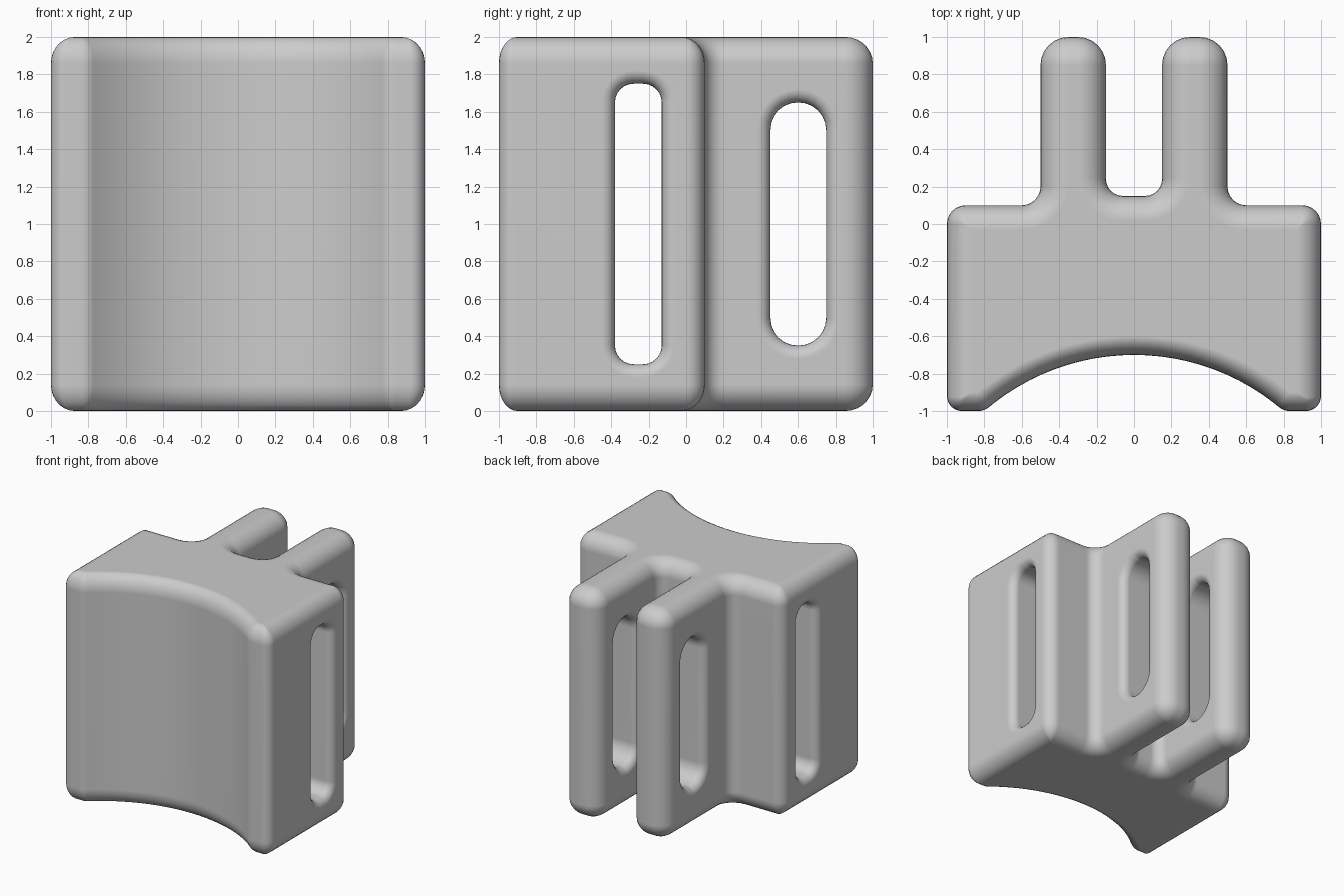
import bpy, bmesh, math
from mathutils import Vector

if "Cube" in bpy.data.objects:
    bpy.data.objects.remove(bpy.data.objects["Cube"], do_unlink=True)


def rounded_outline(corners, radii, insets, steps=6):
    """Inset a counter-clockwise outline edge by edge, then fillet its corners."""
    pts = [Vector(c) for c in corners]
    n = len(pts)
    dirs = [(pts[(i + 1) % n] - pts[i]).normalized() for i in range(n)]
    out = []
    for i in range(n):
        a, b = dirs[i - 1], dirs[i]
        na, nb = Vector((-a.y, a.x)), Vector((-b.y, b.x))
        turn = a.x * b.y - a.y * b.x
        # meeting point of the two shifted edges
        pa, pb = pts[i] + na * insets[i - 1], pts[i] + nb * insets[i]
        gap = pb - pa
        p = pa + a * ((gap.x * b.y - gap.y * b.x) / turn)
        if radii[i] == 0:
            out.append(p)
            continue
        mean = (insets[i - 1] + insets[i]) / 2
        side = 1 if turn > 0 else -1
        r = max(radii[i] - side * mean, 0.004)
        angle = math.atan2(turn, a.dot(b))
        start = p - a * (r * math.tan(abs(angle) / 2))
        centre = start + na * (r * side)
        for k in range(steps + 1):
            t = angle * k / steps
            v = start - centre
            out.append(centre + Vector((v.x * math.cos(t) - v.y * math.sin(t),
                                        v.x * math.sin(t) + v.y * math.cos(t))))
    return out


def loft(name, corners, radii, layers, place):
    """Skin a stack of (insets, height) outlines and cap both ends."""
    bm = bmesh.new()
    rings = [[bm.verts.new(place(p, h)) for p in rounded_outline(corners, radii, ins)]
             for ins, h in layers]
    for low, high in zip(rings, rings[1:]):
        for i in range(len(low)):
            j = (i + 1) % len(low)
            bm.faces.new((low[i], low[j], high[j], high[i]))
    bm.faces.new(rings[0][::-1])
    bm.faces.new(rings[-1])
    bmesh.ops.recalc_face_normals(bm, faces=bm.faces)
    mesh = bpy.data.meshes.new(name)
    bm.to_mesh(mesh)
    bm.free()
    obj = bpy.data.objects.new(name, mesh)
    bpy.context.collection.objects.link(obj)
    return obj


# Outline of the block: each entry is corner x, y, fillet radius, inset of next edge
half = [(0.8, -1, 0.1, 0.1), (1, -1, 0.08, 0.13), (1, 0.1, 0.1, 0.13),
        (0.5, 0.1, 0.1, 0.15), (0.5, 1, 0.15, 0.15), (0.15, 1, 0.15, 0.15),
        (0.15, 0.15, 0.09, 0.13)]
mirrored = [(-x, y, r, half[i - 1][3]) for i, (x, y, r, d) in enumerate(half)][::-1]
outline = half + mirrored[:-1] + [(-0.8, -1, 0.1, 0.1)]

# Concave front arc
radius = (0.8 ** 2 + 0.3 ** 2) / 0.6
sweep = math.asin(0.8 / radius)
for k in range(1, 24):
    a = sweep * (k / 12 - 1)
    outline.append((radius * math.sin(a), -0.7 - radius * (1 - math.cos(a)), 0, 0.1))

corners = [c[:2] for c in outline]
radii = [c[2] for c in outline]
insets = [c[3] for c in outline]

# Quarter-round rims at the bottom and top
rim, steps = 0.14, 7
curve = [(1 - math.sin(a), rim * (1 - math.cos(a)))
         for a in (math.pi / 2 * k / steps for k in range(steps + 1))]
layers = [([d * s for d in insets], z) for s, z in curve]
layers += [(ins, 2 - z) for ins, z in reversed(layers)]
block = loft("bracket_block", corners, radii, layers, lambda p, z: (p.x, p.y, z))


def slot_cutter(name, x0, x1, y0, y1, z0, z1, r, flare):
    """Slot running along x with flared, rounded mouths."""
    near = [(flare, x0 - 0.1)]
    for k in range(7):
        a = math.pi / 2 * k / 6
        near.append((flare * (1 - math.sin(a)), x0 + flare * (1 - math.cos(a))))
    stack = near + [(f, x0 + x1 - x) for f, x in reversed(near)]
    obj = loft(name, [(y0, z0), (y1, z0), (y1, z1), (y0, z1)], [r] * 4,
               [([-f] * 4, x) for f, x in stack], lambda p, x: (x, p.x, p.y))
    obj.hide_render = True
    return obj


cutters = [slot_cutter("body_slot_cutter", -1, 1, -0.38, -0.13, 0.25, 1.75, 0.1, 0.07)]
for side, x in (("left", 0.15), ("right", -0.5)):
    cutters.append(slot_cutter(side + "_prong_slot_cutter", x, x + 0.35,
                               0.45, 0.75, 0.35, 1.65, 0.148, 0.07))
for cutter in cutters:
    mod = block.modifiers.new(cutter.name, "BOOLEAN")
    mod.operation, mod.solver, mod.object = "DIFFERENCE", "EXACT", cutter

# Bake the cuts and drop the cutters
bpy.context.view_layer.update()
baked = bpy.data.meshes.new_from_object(
    block.evaluated_get(bpy.context.evaluated_depsgraph_get()))
block.modifiers.clear()
block.data = baked
for cutter in cutters:
    bpy.data.objects.remove(cutter, do_unlink=True)

# Plain grey finish
grey = bpy.data.materials.new("plain_grey")
grey.use_nodes = True
colour = (0.6, 0.6, 0.6, 1)
grey.diffuse_color = colour
grey.node_tree.nodes["Principled BSDF"].inputs["Base Color"].default_value = colour
block.data.materials.clear()
block.data.materials.append(grey)

# Smooth rounds with flat faces kept flat
bpy.ops.object.select_all(action="DESELECT")
block.select_set(True)
bpy.context.view_layer.objects.active = block
bpy.ops.object.shade_smooth_by_angle(angle=math.radians(40))
weighted = block.modifiers.new("flat_faces", "WEIGHTED_NORMAL")
weighted.keep_sharp = True
